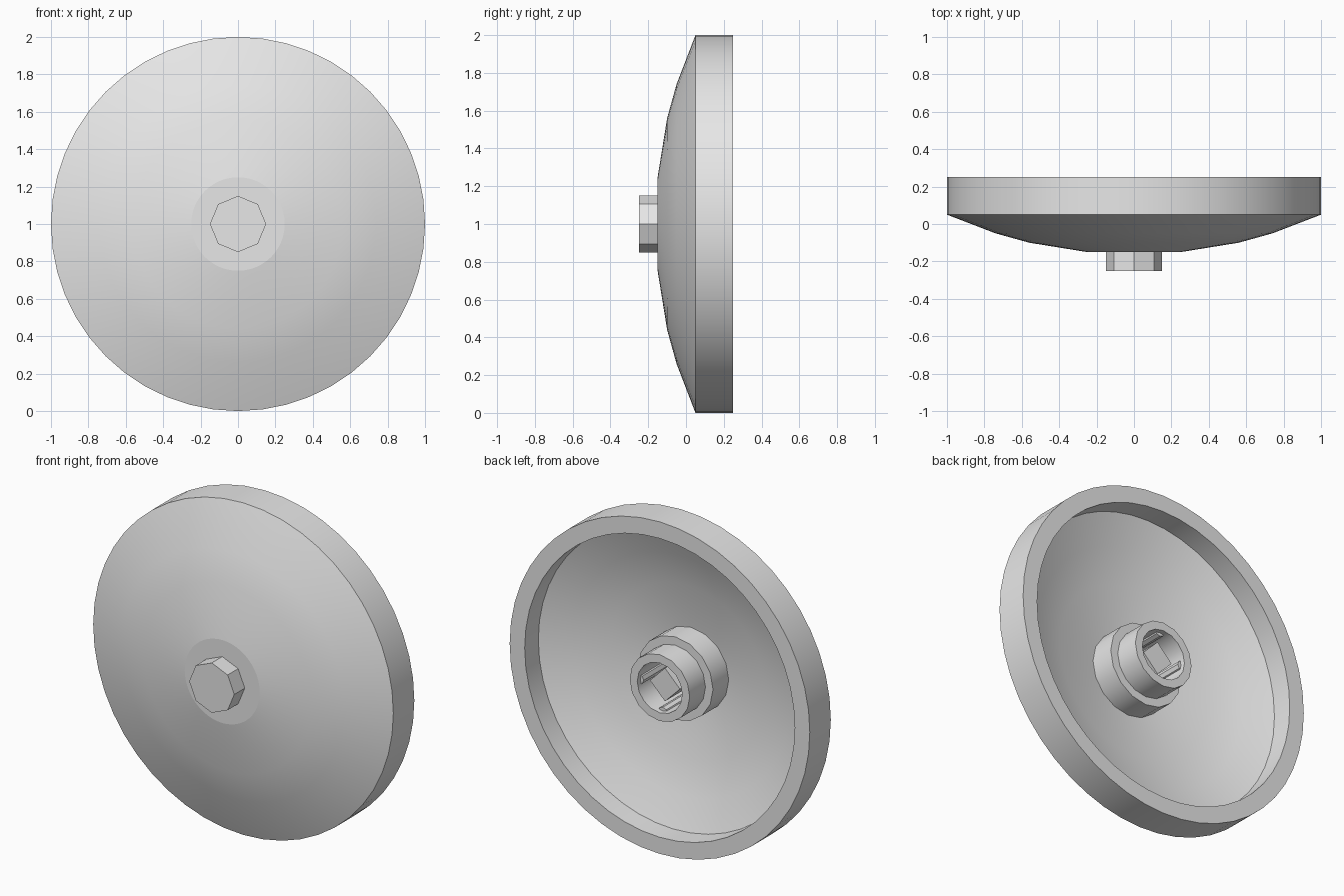
import bpy
import bmesh
import math
from mathutils import Matrix, Vector

cube = bpy.data.objects.get("Cube")
if cube:
    bpy.data.objects.remove(cube, do_unlink=True)

GREY = (0.8, 0.8, 0.8, 1.0)
grey = bpy.data.materials.new("light grey")
grey.use_nodes = True
grey.diffuse_color = GREY
grey.node_tree.nodes["Principled BSDF"].inputs["Base Color"].default_value = GREY

CENTRE = Vector((0, 0, 1))


def lathe(name, profile, sides, sharp_radius=None):
    """Spin (radius, y) points about the horizontal axis through CENTRE."""
    bm = bmesh.new()
    verts = [bm.verts.new(CENTRE + Vector((0, y, r))) for r, y in profile]
    edges = [bm.edges.new(pair) for pair in zip(verts, verts[1:])]
    bmesh.ops.spin(bm, geom=verts + edges, cent=CENTRE, axis=(0, 1, 0),
                   angle=math.tau, steps=sides, use_duplicate=False)
    bmesh.ops.remove_doubles(bm, verts=bm.verts[:], dist=0.0005)
    bmesh.ops.recalc_face_normals(bm, faces=bm.faces[:])

    # Keep a crisp outline around the flat centre
    if sharp_radius:
        for e in bm.edges:
            if all(abs(math.hypot(v.co.x, v.co.z - 1) - sharp_radius) < 0.001
                   for v in e.verts):
                e.smooth = False

    mesh = bpy.data.meshes.new(name)
    bm.to_mesh(mesh)
    bm.free()
    mesh.materials.append(grey)
    obj = bpy.data.objects.new(name, mesh)
    bpy.context.collection.objects.link(obj)
    bpy.ops.object.select_all(action="DESELECT")
    obj.select_set(True)
    bpy.context.view_layer.objects.active = obj
    bpy.ops.object.shade_smooth_by_angle(angle=math.radians(30))
    return obj


def rod(name, radius, y0, y1, sides):
    return lathe(name, [(0, y0), (radius, y0), (radius, y1), (0, y1)], sides)


# Curved dish with a thick rim and a hollow back
lathe("dish", [(0, -0.15), (0.25, -0.15), (0.56, -0.1), (0.74, -0.05),
               (1, 0.05), (1, 0.25), (0.9, 0.25), (0.9, 0.12),
               (0.72, 0.05), (0.52, -0.01), (0.25, -0.05), (0, -0.06)],
      48, sharp_radius=0.25)

# Eight-sided stud on the front
rod("front_stud", 0.15, -0.25, -0.145, 8)

# Stepped hollow hub on the back
lathe("back_hub", [(0, -0.1), (0.25, -0.1), (0.25, 0.1), (0.2, 0.1),
                   (0.2, 0.25), (0.15, 0.25), (0.15, -0.045), (0, -0.045)], 16)

# Square pin inside the hub
rod("centre_pin", 0.1, -0.06, 0.2, 4)

# Small gripping ribs on the wall of the hub bore
for i in range(4):
    rib = rod("bore_rib", 0.032, -0.06, 0.22, 8)
    turn = Matrix.Rotation(i * math.pi / 2, 4, "Y")
    rib.location = turn @ Vector((0, 0, 0.16))
